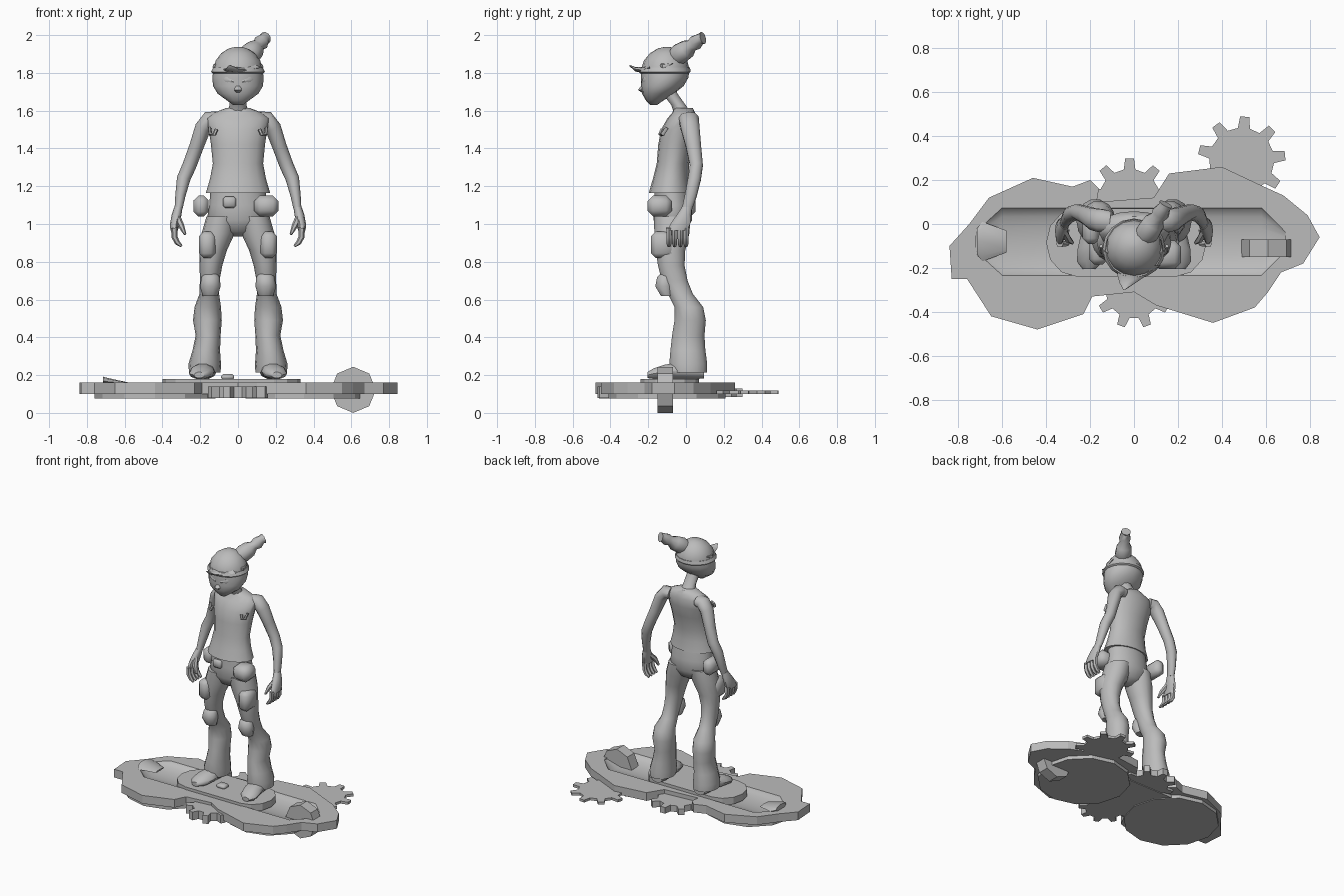
import bpy, bmesh, math
from mathutils import Vector

GREY = bpy.data.materials.new("plain grey")
GREY.diffuse_color = (0.5, 0.5, 0.5, 1)


def finish(name, bm, angle=50):
    bmesh.ops.recalc_face_normals(bm, faces=bm.faces)
    me = bpy.data.meshes.new(name)
    bm.to_mesh(me)
    bm.free()
    ob = bpy.data.objects.new(name, me)
    bpy.context.collection.objects.link(ob)
    me.materials.append(GREY)
    if angle:
        bpy.ops.object.select_all(action='DESELECT')
        ob.select_set(True)
        bpy.context.view_layer.objects.active = ob
        bpy.ops.object.shade_smooth_by_angle(angle=math.radians(angle))
    return ob


def loft(name, rings, n=12, axis=None, angle=50):
    """Rings (x, y, z, r1, r2); axis None follows the path direction."""
    bm = bmesh.new()
    pts = [Vector(r[:3]) for r in rings]
    loops = []
    for i, r in enumerate(rings):
        if axis == 'Z':
            u, v = Vector((1, 0, 0)), Vector((0, 1, 0))
        elif axis == 'Y':
            u, v = Vector((1, 0, 0)), Vector((0, 0, 1))
        elif axis == 'X':
            u, v = Vector((0, 1, 0)), Vector((0, 0, 1))
        else:
            t = (pts[min(i + 1, len(pts) - 1)] - pts[max(i - 1, 0)]).normalized()
            u = Vector((0, 1, 0)).cross(t).normalized()
            v = t.cross(u)
        ang = [2 * math.pi * k / n for k in range(n)]
        loops.append([bm.verts.new(pts[i] + u * r[3] * math.cos(a) + v * r[4] * math.sin(a)) for a in ang])
    for a, b in zip(loops, loops[1:]):
        for k in range(n):
            bm.faces.new((a[k], a[(k + 1) % n], b[(k + 1) % n], b[k]))
    bm.faces.new(loops[0])
    bm.faces.new(loops[-1])
    return finish(name, bm, angle)


def plate(name, outline, z0, z1):
    bm = bmesh.new()
    f = bm.faces.new([bm.verts.new((x, y, z0)) for x, y in outline])
    top = bmesh.ops.extrude_face_region(bm, geom=[f])['geom']
    bmesh.ops.translate(bm, vec=(0, 0, z1 - z0), verts=[g for g in top if isinstance(g, bmesh.types.BMVert)])
    return finish(name, bm, 0)


def gear(name, cx, cy, r, teeth, z0, z1, turn=0.0):
    out = []
    for k in range(teeth):
        for da, rr in ((-.27, .74), (-.15, 1), (.15, 1), (.27, .74)):
            a = turn + 2 * math.pi * (k + da) / teeth
            out.append((cx + r * rr * math.cos(a), cy + r * rr * math.sin(a)))
    return plate(name, out, z0, z1)


def block(name, c, size, bevel=0.02):
    bm = bmesh.new()
    bmesh.ops.create_cube(bm, size=1)
    for v in bm.verts:
        v.co = Vector(c) + Vector([v.co[i] * size[i] for i in range(3)])
    bmesh.ops.bevel(bm, geom=bm.edges[:], offset=bevel, segments=1, affect='EDGES')
    return finish(name, bm, 60)


# Hover board: two joined discs with a scooped channel
outline = [(-.84, -.1), (-.75, 0), (-.66, .12), (-.46, .21), (-.28, .17), (-.2, .2), (-.16, .16),
           (-.17, .1), (.09, .12), (.16, .23), (.4, .26), (.57, .18), (.68, .13), (.79, .04),
           (.845, -.06), (.77, -.18), (.67, -.22), (.61, -.31), (.55, -.38), (.36, -.45),
           (.1, -.37), (0, -.31), (-.19, -.33), (-.23, -.41), (-.44, -.48), (-.65, -.42),
           (-.76, -.25), (-.83, -.25)]
board = plate("board", outline, .1, .16)
scoop = loft("scoop_cutter", [(-.72, -.08, .17, .05, .02), (-.6, -.08, .17, .16, .05),
                              (.58, -.08, .17, .16, .05), (.69, -.08, .17, .05, .02)], 16, 'X')
scoop.hide_render = True
scoop.hide_set(True)
cut = board.modifiers.new("scoop", 'BOOLEAN')
cut.object, cut.operation, cut.solver = scoop, 'DIFFERENCE', 'EXACT'
for name, cx, cy, r in (("left_lower_disc", -.44, -.14, .32), ("right_lower_disc", .35, -.1, .31)):
    plate(name, [(cx + r * math.cos(k * math.pi / 6), cy + r * math.sin(k * math.pi / 6))
                 for k in range(12)], .075, .1)
plate("lower_bridge", [(-.45, -.28), (.35, -.28), (.35, .1), (-.45, .1)], .08, .1)

# Raised lip at the channel's end
loft("channel_lip", [(-.715, -.08, .17, .06, .022), (-.69, -.08, .165, .09, .02), (-.58, -.08, .155, .05, .006)], 8, 'X')

# Gears around the board
gear("outer_gear", .49, .29, .2, 9, .1, .118, 1.5)
gear("back_gear", -.02, .11, .19, 9, .085, .13, math.pi / 2)
gear("front_gear", 0, -.3, .175, 9, .08, .14, 3 * math.pi / 2 + .35)

# Edge wheel, upright on the board
wheel = loft("wheel", [(.61, -.15, .122, .12, .122), (.61, -.07, .122, .12, .122)], 8, 'Y', 30)

# Foot deck
deck = []
for cx, s in ((.19, 1), (-.26, -1)):
    for k in range(7):
        a = -math.pi / 2 + math.pi * k / 6
        deck.append((cx + s * .14 * math.cos(a), -.085 + s * .155 * math.sin(a)))
plate("foot_deck", deck, .13, .18)
block("deck_catch", (-.055, -.1, .19), (.07, .06, .03), .01)

# Torso in a sleeveless top
loft("torso", [(0, -.085, 1.165, .17, .112), (0, -.08, 1.24, .148, .095), (0, -.07, 1.32, .133, .085),
               (0, -.055, 1.42, .143, .092), (0, -.037, 1.5, .155, .095), (0, -.02, 1.56, .168, .078),
               (0, -.012, 1.59, .125, .06), (0, -.015, 1.615, .06, .05)], 16, 'Z')
loft("neck", [(0, -.015, 1.58, .06, .048), (0, -.04, 1.63, .045, .04), (0, -.085, 1.69, .044, .042),
              (0, -.1, 1.75, .04, .04)], 10, 'Z')

# Head leaning forward
loft("head", [(0, -.172, 1.63, .025, .018), (0, -.165, 1.655, .06, .048), (0, -.148, 1.69, .108, .085),
              (0, -.125, 1.73, .132, .112), (0, -.112, 1.775, .136, .125), (0, -.11, 1.82, .13, .128),
              (0, -.108, 1.865, .118, .115), (0, -.105, 1.905, .088, .085), (0, -.102, 1.93, .048, .046),
              (0, -.1, 1.938, .01, .01)], 16, 'Z')
loft("hair_band", [(0, -.113, 1.798, .134, .13), (0, -.113, 1.806, .143, .138), (0, -.111, 1.828, .131, .132)], 16, 'Z')
loft("fringe", [(.02, -.19, 1.83, .1, .02), (-.01, -.235, 1.815, .065, .015), (-.03, -.27, 1.82, .035, .012),
                (-.045, -.3, 1.84, .004, .003)], 8, 'Y')
loft("nose", [(0, -.215, 1.745, .012, .01), (0, -.24, 1.71, .02, .018), (0, -.215, 1.69, .012, .01)], 6, 'Z')
for s, side in ((-1, "left"), (1, "right")):
    loft(side + "_brow", [(s * .02, -.225, 1.752, .012, .014), (s * .06, -.218, 1.765, .013, .016),
                          (s * .105, -.178, 1.77, .008, .012)], 6, 'X')
    loft(side + "_hair_tuft", [(s * .085, -.15, 1.84, .02, .014), (s * .125, -.12, 1.835, .014, .01),
                               (s * .12, -.07, 1.85, .003, .003)], 6)

# Bound top knot
loft("top_knot", [(.04, -.06, 1.88, .045, .045), (.065, -.035, 1.9, .058, .055), (.09, .005, 1.925, .053, .05),
                  (.107, .03, 1.945, .032, .032), (.122, .05, 1.96, .042, .04), (.137, .075, 1.98, .03, .03),
                  (.145, .09, 1.985, .034, .032)], 10)

# Hips
loft("hips", [(0, -.075, 1.19, .145, .09), (0, -.07, 1.1, .152, .1), (0, -.07, 1.02, .165, .102),
              (0, -.07, .96, .11, .07), (0, -.07, .935, .03, .03)], 16, 'Z')
block("belt_buckle", (-.045, -.172, 1.115), (.07, .03, .06), .012)
block("right_belt_pouch", (.15, -.14, 1.095), (.13, .13, .11), .03)
block("left_belt_pouch", (-.195, -.02, 1.095), (.08, .14, .11), .025)

for s, side in ((-1, "left"), (1, "right")):
    # Baggy trouser leg
    loft(side + "_leg", [(s * .085, -.072, 1.04, .082, .1), (s * .105, -.075, .95, .088, .095),
                         (s * .132, -.082, .86, .073, .08), (s * .143, -.078, .78, .06, .072),
                         (s * .15, -.06, .7, .052, .07), (s * .152, -.03, .63, .052, .068),
                         (s * .16, .015, .56, .07, .078), (s * .162, .022, .49, .076, .085),
                         (s * .158, .012, .41, .066, .088), (s * .168, .01, .33, .073, .095),
                         (s * .176, .012, .26, .086, .103), (s * .176, .015, .215, .084, .1)], 14, 'Z')
    loft(side + "_knee_pad", [(s * .145, -.1, .745, .03, .025), (s * .145, -.11, .72, .048, .045),
                              (s * .147, -.115, .67, .055, .05), (s * .147, -.1, .62, .04, .035)], 10, 'Z')
    block(side + "_thigh_pocket", (s * .162, -.12, .89), (.088, .13, .14), .025)
    # Shoe with the toe turned out
    loft(side + "_shoe", [(s * .172, .095, .21, .045, .03), (s * .174, .05, .22, .062, .042),
                          (s * .182, -.05, .222, .06, .044), (s * .19, -.11, .218, .066, .04),
                          (s * .2, -.17, .208, .06, .03), (s * .205, -.205, .2, .028, .016)], 10, 'Y')
    # Arm hanging away from the body
    loft(side + "_arm", [(s * .11, .01, 1.555, .04, .05), (s * .15, .015, 1.555, .045, .055),
                         (s * .185, .022, 1.51, .043, .052), (s * .22, .04, 1.41, .038, .042),
                         (s * .257, .055, 1.31, .037, .036), (s * .288, .045, 1.24, .036, .036),
                         (s * .305, .025, 1.15, .027, .033), (s * .315, .005, 1.08, .021, .028)], 10)
    loft(side + "_strap_hook", [(s * .115, -.125, 1.5, .01, .012), (s * .125, -.135, 1.475, .01, .012),
                                (s * .145, -.125, 1.475, .01, .012), (s * .15, -.1, 1.51, .008, .01)], 6)
    # Hand, curled fingers and thumb
    loft(side + "_palm", [(s * .315, .005, 1.09, .022, .028), (s * .325, -.01, 1.05, .026, .04),
                          (s * .335, -.03, 1.0, .025, .055), (s * .338, -.045, .965, .02, .055)], 10, 'Z')
    for k in range(4):
        y = -.09 + .03 * k
        loft(side + "_finger_%d" % (k + 1), [(s * .338, y, .98, .017, .017), (s * .336, y, .93, .016, .016),
                                             (s * .32, y, .9, .014, .015), (s * .298, y, .882, .007, .009)], 6)
    loft(side + "_thumb", [(s * .318, -.035, 1.03, .017, .018), (s * .3, -.07, .99, .016, .017),
                           (s * .28, -.085, .945, .007, .009)], 6)
